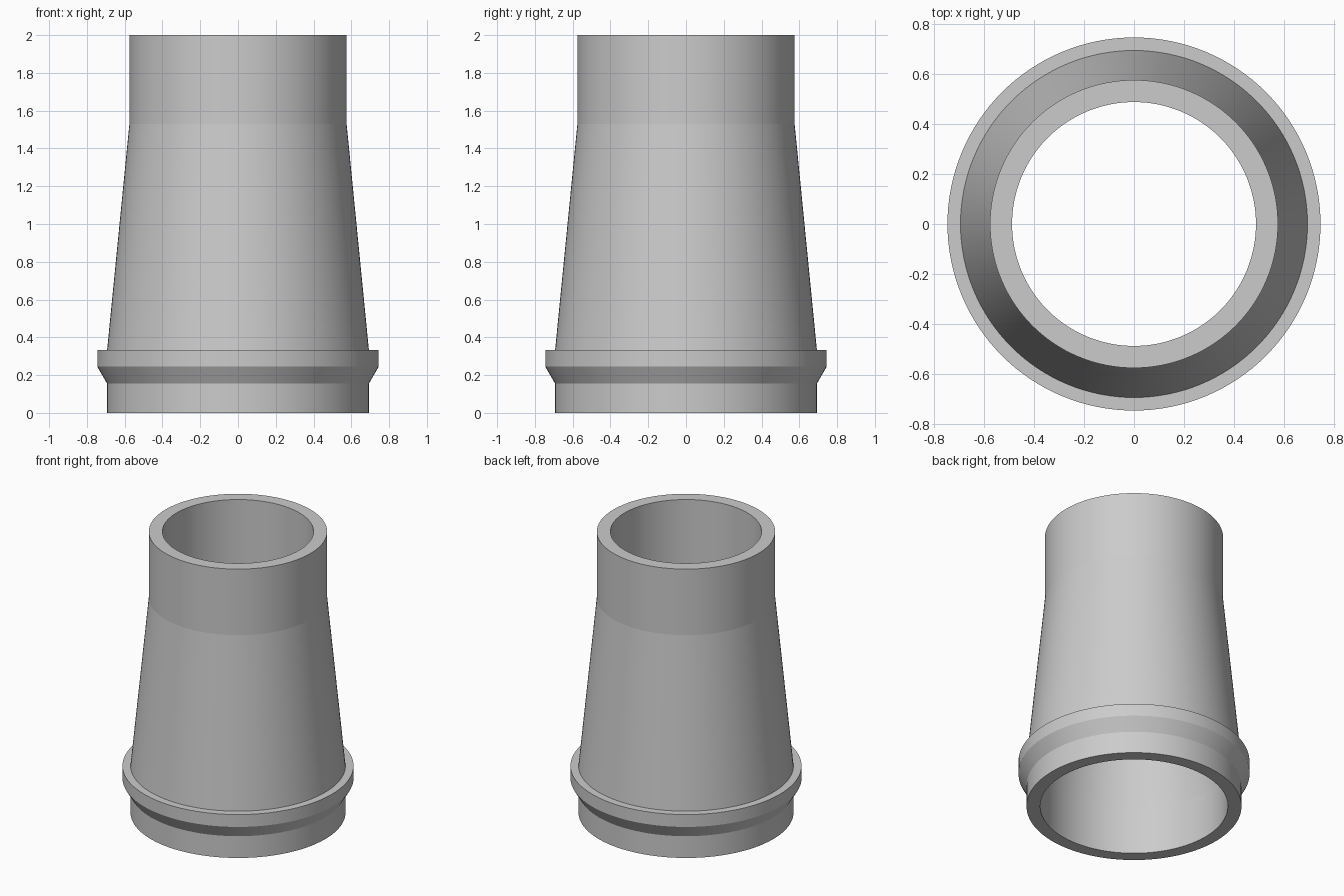
import bpy
import bmesh
import math

cube = bpy.data.objects.get("Cube")
if cube:
    bpy.data.objects.remove(cube, do_unlink=True)

SEGMENTS = 128

# Plain grey material
grey = bpy.data.materials.new("light_grey")
grey.use_nodes = True
colour = (0.6, 0.6, 0.6, 1.0)
grey.diffuse_color = colour
grey.node_tree.nodes["Principled BSDF"].inputs["Base Color"].default_value = colour


def lathe(name, profile, material):
    """Spin a closed (radius, height) profile around the z axis."""
    bm = bmesh.new()
    rings = []
    for radius, height in profile:
        ring = []
        for i in range(SEGMENTS):
            a = math.tau * i / SEGMENTS
            ring.append(bm.verts.new((radius * math.cos(a), radius * math.sin(a), height)))
        rings.append(ring)
    for lower, upper in zip(rings, rings[1:] + rings[:1]):
        for i in range(SEGMENTS):
            j = (i + 1) % SEGMENTS
            bm.faces.new((lower[i], lower[j], upper[j], upper[i]))
    bmesh.ops.recalc_face_normals(bm, faces=bm.faces)
    mesh = bpy.data.meshes.new(name)
    bm.to_mesh(mesh)
    bm.free()
    mesh.materials.append(material)
    obj = bpy.data.objects.new(name, mesh)
    bpy.context.collection.objects.link(obj)
    bpy.ops.object.select_all(action="DESELECT")
    obj.select_set(True)
    bpy.context.view_layer.objects.active = obj
    # Keep the shallow bend between cone and neck crisp
    bpy.ops.object.shade_smooth_by_angle(angle=math.radians(4))
    return obj


# Hollow tapered sleeve: base, flared collar, cone, straight neck, then the bore
outer = [(0.693, 0), (0.693, 0.155), (0.745, 0.245), (0.745, 0.333),
         (0.693, 0.333), (0.575, 1.53), (0.575, 2)]
bore = [(0.487, 2), (0.487, 1.53), (0.605, 0.333), (0.605, 0)]
lathe("tapered_sleeve", outer + bore, grey)
